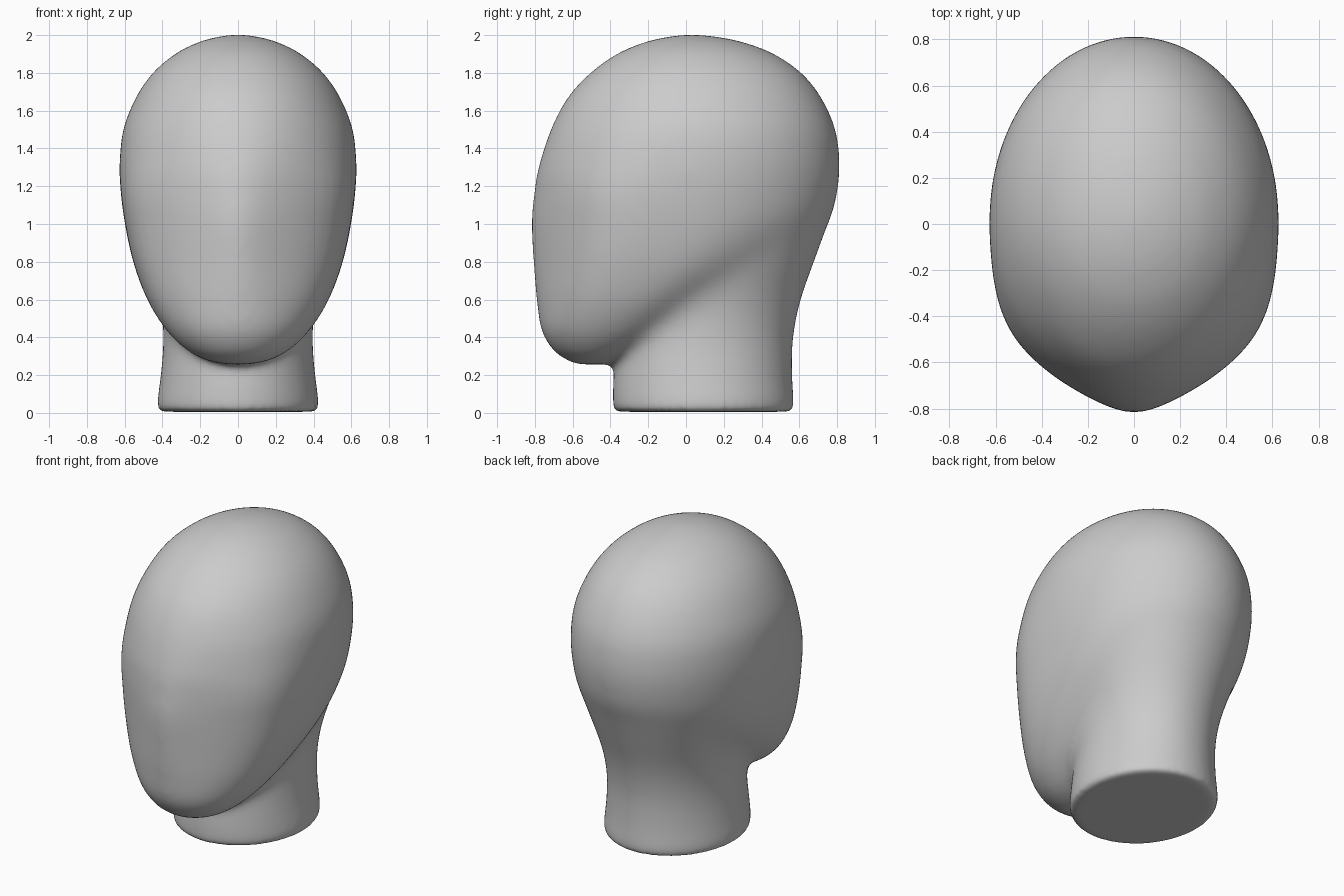
import bpy, bmesh, math

if "Cube" in bpy.data.objects:
    bpy.data.objects.remove(bpy.data.objects["Cube"])

SIDES = 72
STEPS = 6


def smooth_rows(rows):
    """Catmull-Rom interpolation through the section rows."""
    out = []
    last = len(rows) - 1
    for i in range(last):
        p0, p1 = rows[max(i - 1, 0)], rows[i]
        p2, p3 = rows[i + 1], rows[min(i + 2, last)]
        for s in range(STEPS):
            t = s / STEPS
            out.append([0.5 * (2 * b + (c - a) * t + (2 * a - 5 * b + 4 * c - d) * t * t
                               + (3 * b - a - 3 * c + d) * t ** 3)
                        for a, b, c, d in zip(p0, p1, p2, p3)])
    out.append(list(rows[-1]))
    return out


def loft(name, rows):
    """Closed loft; each row is z, front y, back y, half width, y of widest point, face taper."""
    bm = bmesh.new()
    rings = []
    for z, yf, yb, w, yc, k in smooth_rows(rows):
        ring = []
        for i in range(SIDES):
            a = 2 * math.pi * i / SIDES
            c, s = math.cos(a), math.sin(a)
            x = w * c
            if s < 0:
                x *= 1 + k * (0.58 * s ** 2 - 0.965 * s ** 4)
            y = yc + s * ((yb - yc) if s > 0 else (yc - yf))
            ring.append(bm.verts.new((x, y, z)))
        rings.append(ring)
    for r0, r1 in zip(rings, rings[1:]):
        for i in range(SIDES):
            j = (i + 1) % SIDES
            bm.faces.new((r0[i], r0[j], r1[j], r1[i]))
    bm.faces.new(rings[0][::-1])
    bm.faces.new(rings[-1])
    bmesh.ops.recalc_face_normals(bm, faces=bm.faces)
    mesh = bpy.data.meshes.new(name)
    bm.to_mesh(mesh)
    bm.free()
    ob = bpy.data.objects.new(name, mesh)
    bpy.context.collection.objects.link(ob)
    return ob


def ramp(v, lo, hi):
    return min(max((v - lo) / (hi - lo), 0.0), 1.0)


# Skull, face and jaw
head = loft("mannequin_head", [
    (0.257, -0.57, -0.40, 0.06, -0.50, 0.0),
    (0.280, -0.63, -0.32, 0.17, -0.47, 0.0),
    (0.335, -0.705, -0.20, 0.275, -0.43, 0.0),
    (0.440, -0.765, -0.03, 0.385, -0.35, 0.1),
    (0.60, -0.79, 0.22, 0.485, -0.22, 0.4),
    (0.80, -0.807, 0.58, 0.558, -0.08, 0.7),
    (1.00, -0.817, 0.757, 0.60, 0.0, 0.8),
    (1.15, -0.805, 0.803, 0.622, 0.0, 0.65),
    (1.30, -0.78, 0.818, 0.63, 0.02, 0.4),
    (1.50, -0.715, 0.79, 0.607, 0.03, 0.15),
    (1.67, -0.625, 0.715, 0.54, 0.03, 0.0),
    (1.80, -0.505, 0.61, 0.45, 0.03, 0.0),
    (1.90, -0.365, 0.465, 0.333, 0.03, 0.0),
    (1.96, -0.225, 0.31, 0.215, 0.03, 0.0),
    (1.99, -0.10, 0.17, 0.11, 0.03, 0.0),
    (2.002, 0.01, 0.05, 0.02, 0.03, 0.0),
])

# Neck, rising into the back of the skull
neck = loft("neck", [
    (0.006, -0.38, 0.565, 0.422, 0.09, 0.0),
    (0.06, -0.387, 0.57, 0.426, 0.09, 0.0),
    (0.20, -0.383, 0.563, 0.41, 0.09, 0.0),
    (0.40, -0.36, 0.572, 0.397, 0.10, 0.0),
    (0.60, -0.30, 0.613, 0.415, 0.13, 0.0),
    (0.80, -0.20, 0.683, 0.465, 0.17, 0.0),
    (1.00, -0.05, 0.745, 0.50, 0.22, 0.0),
    (1.15, 0.05, 0.70, 0.40, 0.25, 0.0),
])

# Fuse both parts
bpy.context.view_layer.objects.active = head
head.select_set(True)
union = head.modifiers.new("union", "BOOLEAN")
union.operation = "UNION"
union.object = neck
remesh = head.modifiers.new("fuse", "REMESH")
remesh.mode = "VOXEL"
remesh.voxel_size = 0.018
for m in ("union", "fuse"):
    bpy.ops.object.modifier_apply(modifier=m)
bpy.data.objects.remove(neck)

# Blend the jaw into the neck broadly, the rest only slightly
blend = head.vertex_groups.new(name="jaw_blend")
for v in head.data.vertices:
    x, y, z = v.co
    weight = ramp(y, -0.5, -0.1) * ramp(z, 0.15, 0.4) * ramp(z, 1.45, 1.2)
    if weight > 0:
        blend.add([v.index], weight, "REPLACE")
for name, count, group in (("blend", 150, "jaw_blend"), ("soften", 14, "")):
    mod = head.modifiers.new(name, "SMOOTH")
    mod.factor = 0.5
    mod.iterations = count
    mod.vertex_group = group
    bpy.ops.object.modifier_apply(modifier=name)
bpy.ops.object.shade_smooth()
